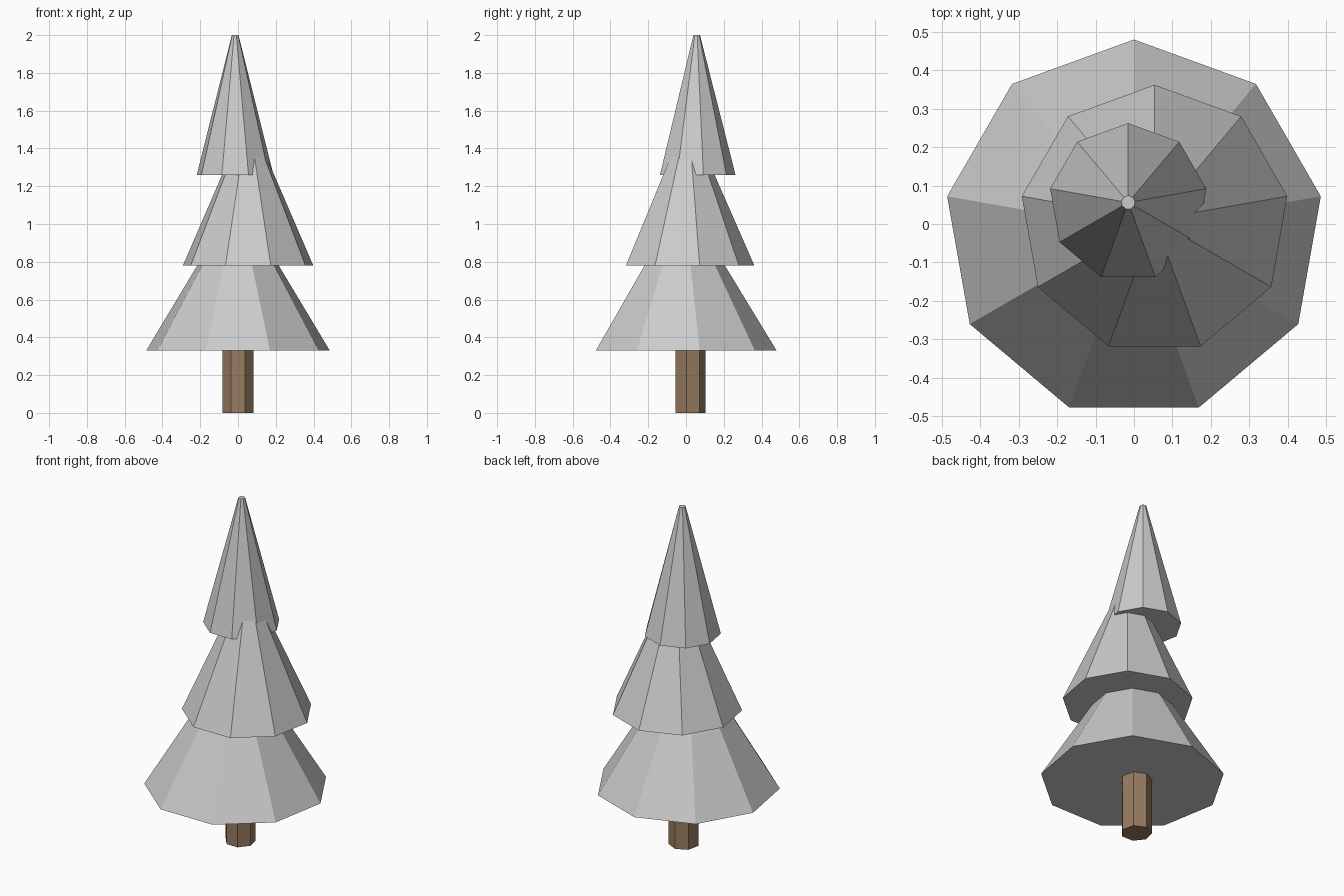
import bpy, bmesh, math

if "Cube" in bpy.data.objects:
    bpy.data.objects.remove(bpy.data.objects["Cube"])


def frustum(name, sides, centre, z0, z1, r0, r1, material=None):
    """Closed flat-shaded frustum with one corner pointing to +y."""
    bm = bmesh.new()

    def ring(r, z):
        angles = [math.pi / 2 + 2 * math.pi * i / sides for i in range(sides)]
        return [bm.verts.new((centre[0] + r * math.cos(a),
                              centre[1] + r * math.sin(a), z)) for a in angles]

    low, high = ring(r0, z0), ring(r1, z1)
    bm.faces.new(low[::-1])
    bm.faces.new(high)
    for i in range(sides):
        j = (i + 1) % sides
        bm.faces.new((low[i], low[j], high[j], high[i]))
    mesh = bpy.data.meshes.new(name)
    bm.to_mesh(mesh)
    bm.free()
    obj = bpy.data.objects.new(name, mesh)
    bpy.context.collection.objects.link(obj)
    if material:
        mesh.materials.append(material)
    return obj


# Seven-sided trunk
bark = bpy.data.materials.new("bark")
bark.diffuse_color = (0.31, 0.20, 0.12, 1)
bark.use_nodes = True
bark.node_tree.nodes["Principled BSDF"].inputs["Base Color"].default_value = bark.diffuse_color
frustum("trunk", 7, (0, 0.02), 0, 0.40, 0.083, 0.083, bark)

# Three nine-sided foliage tiers, each slightly off the trunk axis
frustum("lower_foliage", 9, (0, -0.0136), 0.33, 1.07, 0.4934, 0.043)
frustum("middle_foliage", 9, (0.0535, 0.0114), 0.78, 1.51, 0.3506, 0.0306)
frustum("top_foliage", 9, (-0.015, 0.056), 1.26, 2.0, 0.2062, 0.018)
